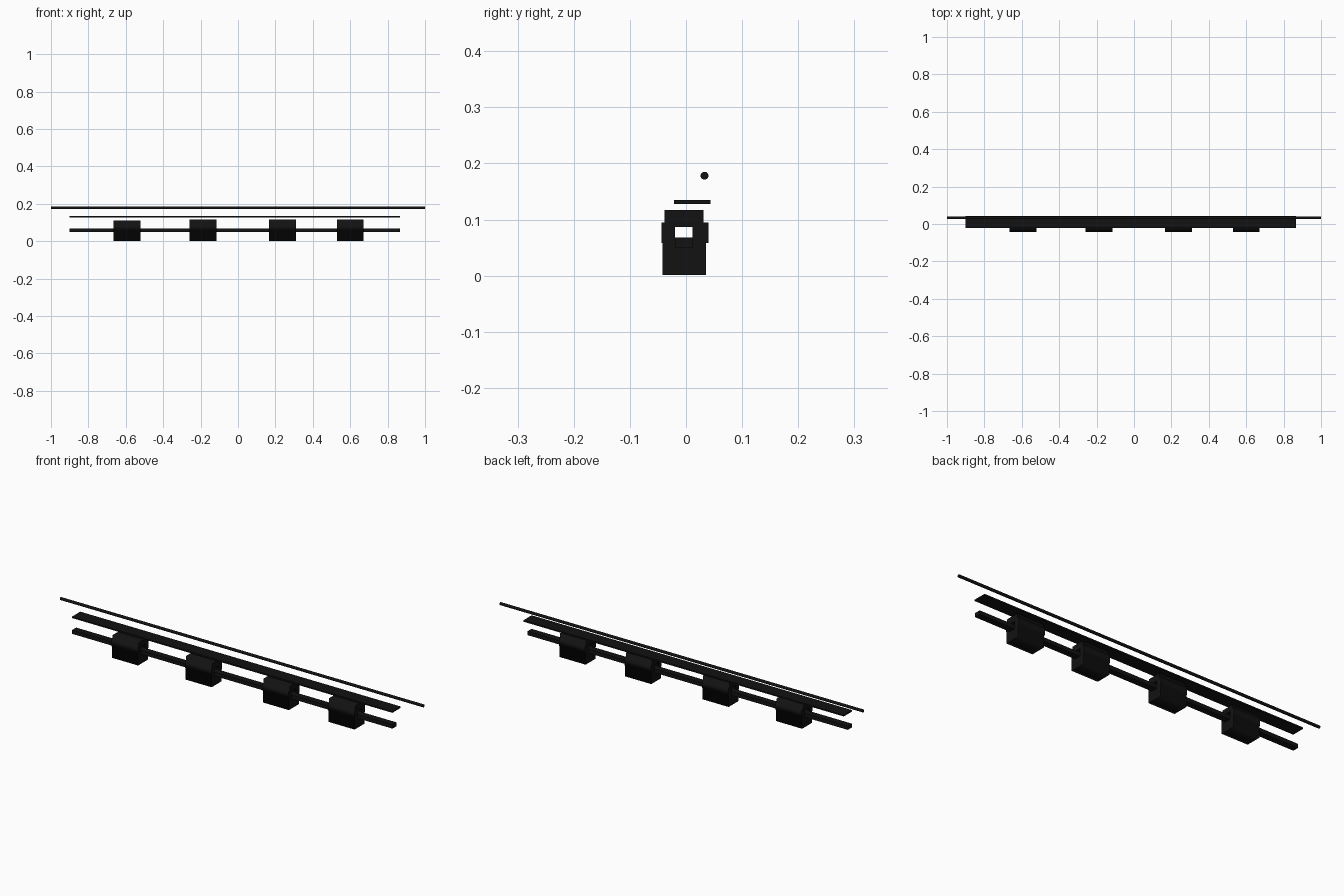
import bpy
from math import pi

if "Cube" in bpy.data.objects:
    bpy.data.objects.remove(bpy.data.objects["Cube"])

black = bpy.data.materials.new("black")
black.diffuse_color = (0.006, 0.006, 0.006, 1)
black.use_nodes = True
black.node_tree.nodes["Principled BSDF"].inputs["Base Color"].default_value = black.diffuse_color


def box(name, x0, x1, y0, y1, z0, z1):
    bpy.ops.mesh.primitive_cube_add(size=1, location=((x0 + x1) / 2, (y0 + y1) / 2, (z0 + z1) / 2))
    ob = bpy.context.object
    ob.name = name
    ob.scale = (x1 - x0, y1 - y0, z1 - z0)
    ob.data.materials.append(black)
    return ob


def block(name, x, top, half=0.072):
    """Stepped (y, z) profile with a rectangular slot, extruded along x."""
    outer = [(-0.042, 0.001), (0.036, 0.001), (0.036, 0.058), (0.040, 0.058), (0.040, 0.095),
             (0.031, 0.095), (0.031, top), (-0.038, top), (-0.038, 0.095), (-0.044, 0.095),
             (-0.044, 0.058), (-0.042, 0.058)]
    slot = [(-0.020, 0.049), (0.012, 0.049), (0.012, 0.087), (-0.020, 0.087)]
    cu = bpy.data.curves.new(name, 'CURVE')
    cu.dimensions = '2D'
    cu.fill_mode = 'BOTH'
    cu.extrude = half
    for pts in (outer, slot):
        sp = cu.splines.new('POLY')
        sp.points.add(len(pts) - 1)
        for p, (y, z) in zip(sp.points, pts):
            p.co = (y, z, 0, 1)
        sp.use_cyclic_u = True
    ob = bpy.data.objects.new(name, cu)
    bpy.context.collection.objects.link(ob)
    ob.rotation_euler = (pi / 2, 0, pi / 2)
    ob.location.x = x
    bpy.ops.object.select_all(action='DESELECT')
    ob.select_set(True)
    bpy.context.view_layer.objects.active = ob
    bpy.ops.object.convert(target='MESH')
    ob = bpy.context.object
    ob.data.materials.clear()
    ob.data.materials.append(black)


# Long thin rod along the top
bpy.ops.mesh.primitive_cylinder_add(vertices=24, radius=0.007, depth=2,
                                    location=(0, 0.033, 0.178), rotation=(0, pi / 2, 0))
rod = bpy.context.object
rod.name = "top_rod"
rod.data.materials.append(black)
bpy.ops.object.shade_smooth_by_angle()

# Flat strip and lower rail
box("flat_strip", -0.9, 0.865, -0.021, 0.044, 0.128, 0.135)
box("lower_rail", -0.9, 0.865, -0.020, 0.012, 0.049, 0.068)

# Four slotted blocks threaded on the rail
for i, (x, top) in enumerate([(-0.593, 0.112), (-0.188, 0.117), (0.238, 0.117), (0.6, 0.117)]):
    block(f"slotted_block_{i + 1}", x, top)
